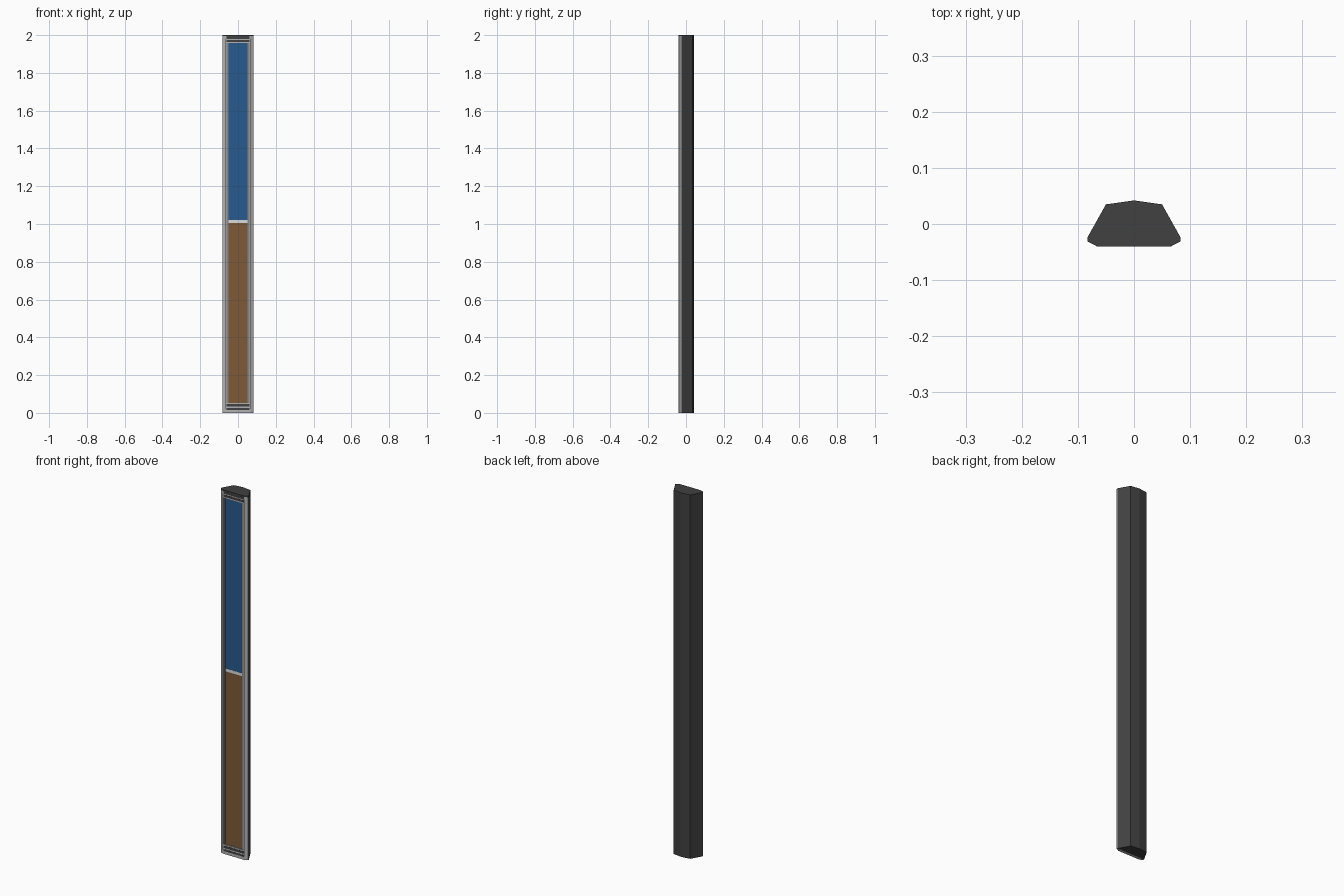
import bpy, bmesh

if "Cube" in bpy.data.objects:
    bpy.data.objects.remove(bpy.data.objects["Cube"])

def material(name, rgb):
    m = bpy.data.materials.new(name)
    m.diffuse_color = (*rgb, 1)
    m.use_nodes = True
    m.node_tree.nodes["Principled BSDF"].inputs["Base Color"].default_value = m.diffuse_color
    return m

dark = material("charcoal", (0.052, 0.052, 0.052))
light = material("light_grey", (0.45, 0.45, 0.45))
grey = material("mid_grey", (0.24, 0.24, 0.24))
white = material("pale_strip", (0.7, 0.72, 0.74))
blue = material("blue", (0.02, 0.105, 0.27))
brown = material("brown", (0.21, 0.105, 0.04))

def prism(name, outline, z0, z1, mat):
    """Extrude an xy outline between two heights."""
    bm = bmesh.new()
    face = bm.faces.new([bm.verts.new((x, y, z0)) for x, y in outline])
    ext = bmesh.ops.extrude_face_region(bm, geom=[face])
    for v in ext["geom"]:
        if isinstance(v, bmesh.types.BMVert):
            v.co.z = z1
    bmesh.ops.recalc_face_normals(bm, faces=bm.faces)
    me = bpy.data.meshes.new(name)
    bm.to_mesh(me)
    bm.free()
    me.materials.append(mat)
    ob = bpy.data.objects.new(name, me)
    bpy.context.collection.objects.link(ob)
    return ob

def box(name, x0, x1, y0, y1, z0, z1, mat):
    return prism(name, [(x0, y0), (x1, y0), (x1, y1), (x0, y1)], z0, z1, mat)

def mirrored(half):
    return half + [(-x, y) for x, y in reversed(half) if x != 0]

# Faceted rear housing
prism("rear_housing", mirrored([(0.083, -0.024), (0.05, 0.035), (0, 0.042)][::-1]),
      0, 2, dark)

# Dark end cap over the front frame
prism("top_cap", [(-0.083, -0.024), (-0.083, -0.031), (-0.065, -0.04),
                  (0.065, -0.04), (0.083, -0.031), (0.083, -0.024)], 1.994, 2, dark)

# Side rails of the front frame, with bevelled outer edge and inner step
for s, side in ((-1, "left"), (1, "right")):
    prism(side + "_rail", [(s * x, y) for x, y in
          [(0.083, -0.024), (0.083, -0.031), (0.065, -0.04), (0.06, -0.04), (0.06, -0.024)]],
          0, 1.994, light)
    box(side + "_inner_rail", *sorted((s * 0.051, s * 0.06)), -0.038, -0.024, 0.03, 1.97, grey)
    box(side + "_seam", *sorted((s * 0.0645, s * 0.067)), -0.0402, -0.038, 0.02, 1.98, dark)

# End rails with dark inset bars
for z0, z1, end in ((0, 0.053, "bottom"), (1.957, 1.994, "top")):
    box(end + "_rail", -0.06, 0.06, -0.0395, -0.024, z0, z1, light)
for z0, z1, end in ((0.016, 0.026, "bottom_lower"), (0.033, 0.046, "bottom_upper"),
                    (1.963, 1.975, "top_lower"), (1.98, 1.994, "top_upper")):
    box(end + "_bar", -0.06, 0.06, -0.0402, -0.038, z0, z1, dark)

# Two coloured front panels and the pale divider
box("lower_panel", -0.051, 0.051, -0.035, -0.024, 0.053, 1.004, brown)
box("divider", -0.051, 0.051, -0.036, -0.024, 1.004, 1.02, white)
box("upper_panel", -0.051, 0.051, -0.035, -0.024, 1.02, 1.957, blue)
